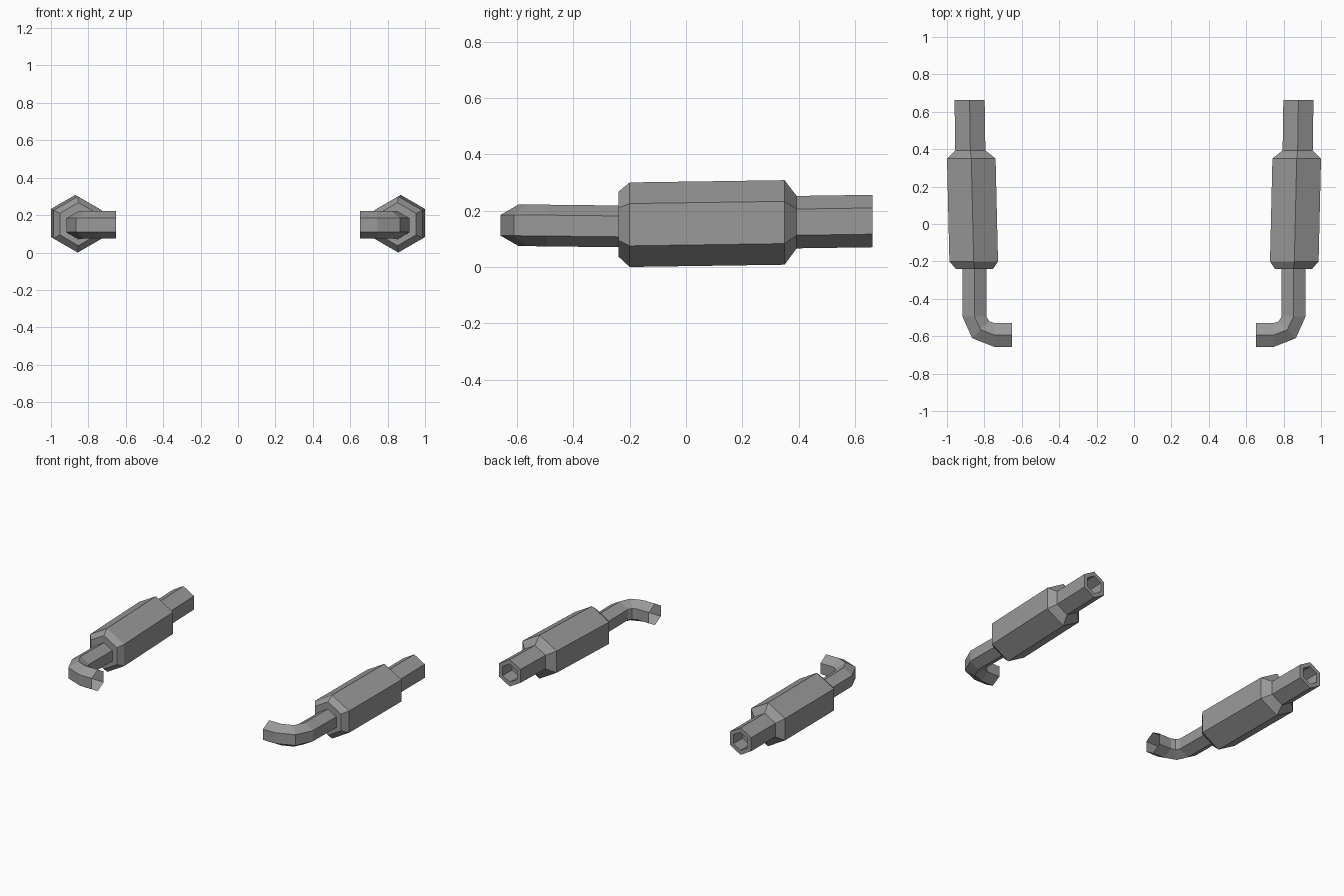
import bpy, bmesh, math
from mathutils import Vector

cube = bpy.data.objects.get("Cube")
if cube:
    bpy.data.objects.remove(cube, do_unlink=True)

SIDES = 6
UP = Vector((0, 0, 1))

metal = bpy.data.materials.new("grey_metal")
metal.use_nodes = True
grey = (0.32, 0.32, 0.32, 1)
metal.diffuse_color = grey
metal.node_tree.nodes["Principled BSDF"].inputs["Base Color"].default_value = grey


def loft(name, mirror, rings, close_start=False, close_end=False):
    """Skin hexagonal rings given as (x, y, z, radius, heading in degrees)."""
    bm = bmesh.new()
    loops = []
    for x, y, z, radius, heading in rings:
        h = math.radians(heading)
        across = Vector((math.cos(h), math.sin(h), 0))
        loop = []
        for i in range(SIDES):
            a = math.tau * i / SIDES
            p = Vector((x, y, z)) + radius * (math.cos(a) * UP + math.sin(a) * across)
            p.x *= mirror
            loop.append(bm.verts.new(p))
        loops.append(loop)
    for a, b in zip(loops, loops[1:]):
        for i in range(SIDES):
            j = (i + 1) % SIDES
            bm.faces.new((a[i], a[j], b[j], b[i]))
    if close_start:
        bm.faces.new(loops[0])
    if close_end:
        bm.faces.new(loops[-1])
    bmesh.ops.recalc_face_normals(bm, faces=bm.faces)
    mesh = bpy.data.meshes.new(name)
    bm.to_mesh(mesh)
    bm.free()
    mesh.materials.append(metal)
    bpy.context.collection.objects.link(bpy.data.objects.new(name, mesh))


for side, s in (("left", 1), ("right", -1)):
    # Fat chamber with bevelled ends, slightly tilted outwards and upwards
    loft(side + "_muffler", s, [
        (0.853, -0.24, 0.152, 0.115, 0),
        (0.857, -0.20, 0.150, 0.150, 0),
        (0.870, 0.35, 0.158, 0.150, 0),
        (0.875, 0.393, 0.159, 0.093, 0),
    ], True, True)

    # Rear outlet with a rim and a recessed bore
    loft(side + "_tail_pipe", s, [
        (0.875, 0.385, 0.159, 0.093, 0),
        (0.879, 0.662, 0.163, 0.093, 0),
        (0.879, 0.662, 0.163, 0.062, 0),
        (0.878, 0.56, 0.162, 0.062, 0),
    ], True, True)

    # Thin front pipe bending inwards, open at its tip
    loft(side + "_inlet_pipe", s, [
        (0.853, -0.23, 0.144, 0.074, 0),
        (0.853, -0.495, 0.147, 0.074, 0),
        (0.820, -0.565, 0.148, 0.074, -45),
        (0.745, -0.594, 0.148, 0.074, -90),
        (0.652, -0.594, 0.148, 0.074, -90),
    ], True)
